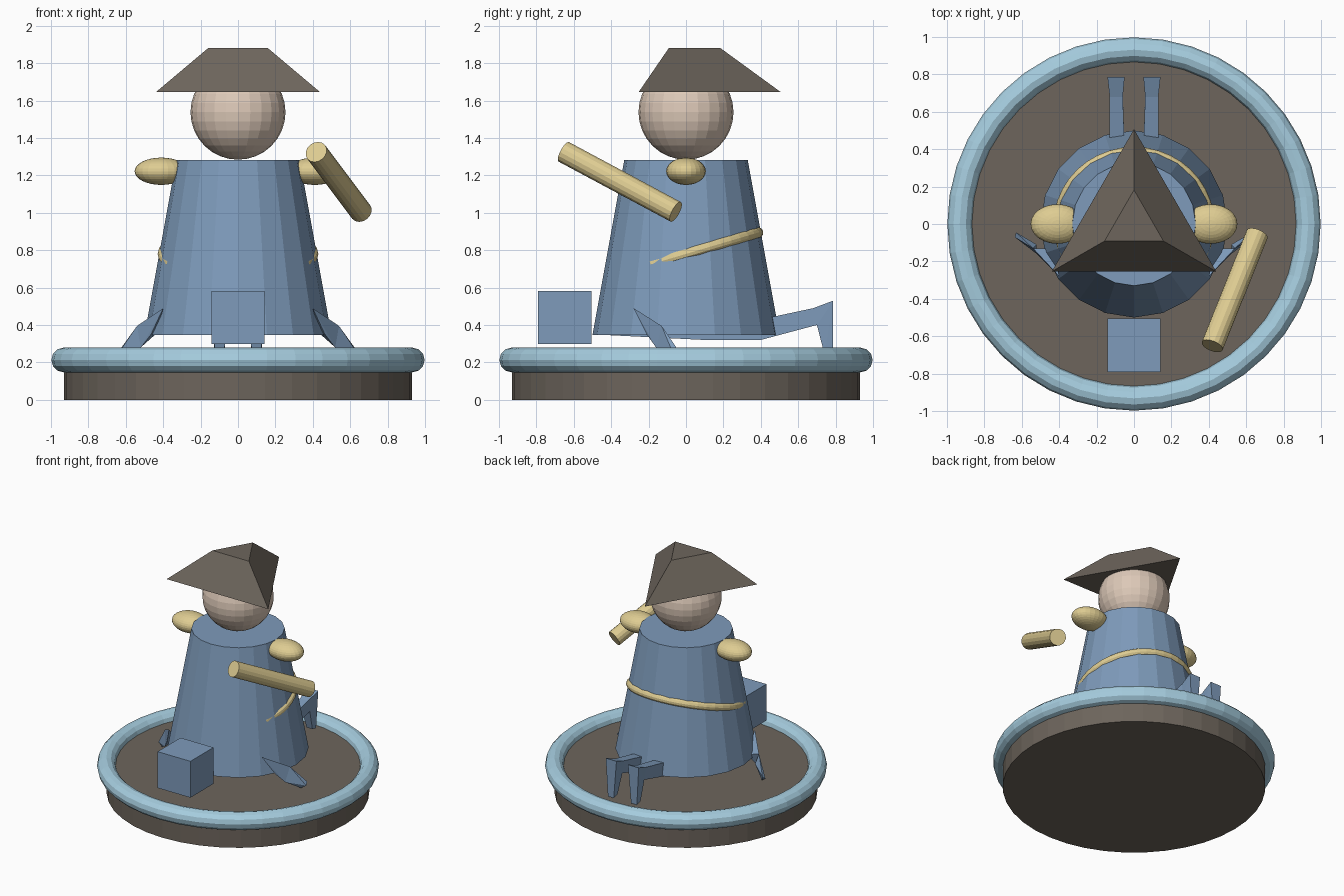
import bpy, bmesh, math
from mathutils import Vector

if "Cube" in bpy.data.objects:
    bpy.data.objects.remove(bpy.data.objects["Cube"])


def mat(name, r, g, b):
    lin = [((c / 255 + 0.055) / 1.055) ** 2.4 for c in (r, g, b)]
    m = bpy.data.materials.new(name)
    m.diffuse_color = (*lin, 1)
    m.use_nodes = True
    m.node_tree.nodes["Principled BSDF"].inputs["Base Color"].default_value = m.diffuse_color
    return m


BROWN = mat("dark brown grey", 109, 101, 92)
SKY = mat("pale sky blue", 166, 205, 223)
BLUE = mat("dusty blue", 126, 155, 187)
GOLD = mat("straw yellow", 222, 204, 146)
SKIN = mat("skin", 221, 201, 184)


def finish(name, m):
    o = bpy.context.object
    o.name = name
    o.data.materials.append(m)
    return o


def cone(name, m, sides, r1, r2, z0, z1):
    bpy.ops.mesh.primitive_cone_add(vertices=sides, radius1=r1, radius2=r2,
                                    depth=z1 - z0, location=(0, 0, (z0 + z1) / 2))
    return finish(name, m)


def ball(name, m, loc, scale):
    bpy.ops.mesh.primitive_uv_sphere_add(segments=24, ring_count=16, radius=1, location=loc)
    o = finish(name, m)
    o.scale = scale
    return o


def ring(name, m, major, minor, z, tilt=0):
    bpy.ops.mesh.primitive_torus_add(major_segments=40, minor_segments=12, major_radius=major,
                                     minor_radius=minor, location=(0, 0, z), rotation=(tilt, 0, 0))
    return finish(name, m)


def hulls(name, m, groups, side):
    """Mesh made of convex pieces, mirrored in x when side is -1."""
    bm = bmesh.new()
    for pts in groups:
        vs = [bm.verts.new((side * x, y, z)) for x, y, z in pts]
        bmesh.ops.convex_hull(bm, input=vs)
    bmesh.ops.recalc_face_normals(bm, faces=bm.faces)
    me = bpy.data.meshes.new(name)
    bm.to_mesh(me)
    bm.free()
    o = bpy.data.objects.new(name, me)
    bpy.context.collection.objects.link(o)
    me.materials.append(m)
    return o


# Round base with rim
cone("base", BROWN, 40, 0.93, 0.93, 0, 0.215)
ring("base_rim", SKY, 0.932, 0.066, 0.213)

# Robe, sash (only its back half clears the robe), head and three-cornered hat
cone("robe", BLUE, 20, 0.5, 0.33, 0.347, 1.283)
ring("sash", GOLD, 0.40, 0.03, 0.78, math.radians(16.5))
ball("head", SKIN, (0, 0, 1.538), (0.254,) * 3)
cone("hat", BROWN, 3, 0.507, 0.182, 1.645, 1.882)

# Block in front
bpy.ops.mesh.primitive_cube_add(size=0.284, location=(0, -0.648, 0.44))
finish("front_block", BLUE)

# Rod held in front of the right shoulder
a, b = Vector((0.418, -0.652, 1.325)), Vector((0.658, -0.055, 1.005))
bpy.ops.mesh.primitive_cylinder_add(vertices=16, radius=0.06, depth=(b - a).length,
                                    location=(a + b) / 2)
rod = finish("rod", GOLD)
rod.rotation_euler = (b - a).to_track_quat('Z', 'Y').to_euler()

# Sides: shoulders, side legs and back legs
side_leg = [[(0.40, -0.28, 0.49), (0.465, -0.21, 0.35), (0.43, -0.13, 0.36),
             (0.54, -0.13, 0.395), (0.52, -0.16, 0.28)],
            [(0.54, -0.13, 0.395), (0.52, -0.16, 0.28), (0.52, -0.11, 0.32),
             (0.638, -0.07, 0.25), (0.63, -0.045, 0.27), (0.60, -0.08, 0.225)]]


def slab(pts):
    return [(x, y, z) for x0, x1, y, z in pts for x in (x0, x1)]


back_leg = [slab([(0.05, 0.13, -0.44, 0.347), (0.05, 0.13, 0.10, 0.32),
                  (0.05, 0.13, 0.40, 0.32), (0.05, 0.13, 0.40, 0.36)]),
            slab([(0.05, 0.13, 0.40, 0.32), (0.05, 0.13, 0.40, 0.43),
                  (0.06, 0.13, 0.68, 0.49), (0.06, 0.13, 0.70, 0.40)]),
            slab([(0.06, 0.13, 0.68, 0.49), (0.06, 0.13, 0.70, 0.40),
                  (0.05, 0.142, 0.787, 0.53), (0.075, 0.125, 0.74, 0.245),
                  (0.075, 0.125, 0.785, 0.235)])]
for s, word in ((1, "right"), (-1, "left")):
    ball(word + "_shoulder", GOLD, (s * 0.41, 0, 1.222), (0.143, 0.106, 0.073))
    hulls(word + "_side_leg", BLUE, side_leg, s)
    hulls(word + "_back_leg", BLUE, back_leg, s)
